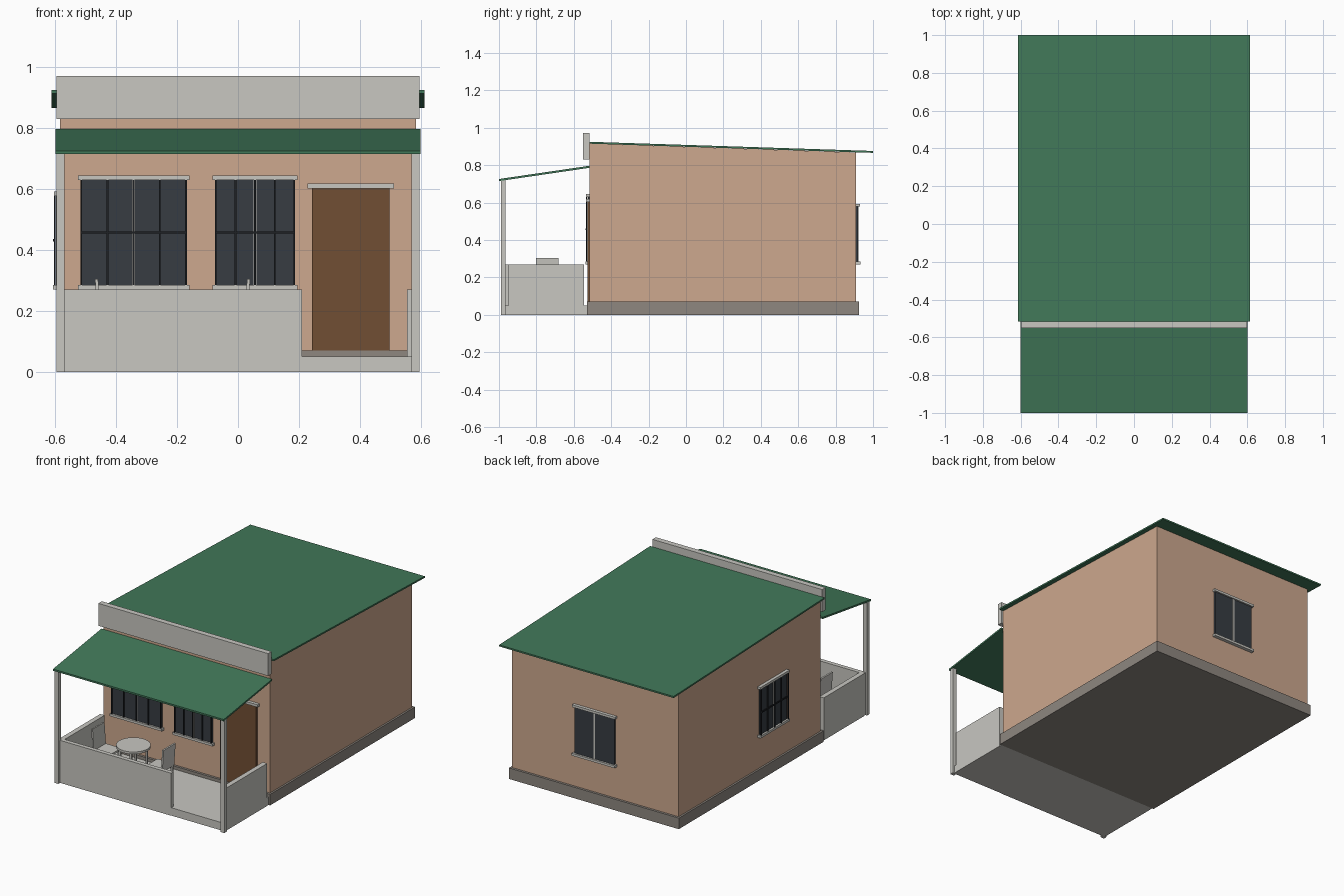
import bpy
import bmesh
from math import radians
from mathutils import Matrix, Vector

cube = bpy.data.objects.get("Cube")
if cube:
    bpy.data.objects.remove(cube, do_unlink=True)


def material(name, hex_colour):
    # Flat colour from a display hex value, converted to linear
    rgb = [int(hex_colour[i:i + 2], 16) / 255 for i in (0, 2, 4)]
    colour = [c / 12.92 if c < 0.04 else ((c + 0.055) / 1.055) ** 2.4 for c in rgb] + [1]
    mat = bpy.data.materials.new(name)
    mat.use_nodes = True
    mat.diffuse_color = colour
    mat.node_tree.nodes["Principled BSDF"].inputs["Base Color"].default_value = colour
    return mat


CONCRETE = material("light concrete", "C8C7C1")
PLASTER = material("peach plaster", "CDA88E")
GREEN = material("green roofing", "417859")
PLINTH = material("grey plinth", "8E8780")
GLASS = material("dark glass", "373C42")
IRON = material("black iron", "1E2125")
WOOD = material("brown wood", "714E34")


def finish(name, bm, mat, place=None):
    if place:
        bm.transform(place)
    bmesh.ops.recalc_face_normals(bm, faces=bm.faces)
    mesh = bpy.data.meshes.new(name)
    bm.to_mesh(mesh)
    bm.free()
    mesh.materials.append(mat)
    obj = bpy.data.objects.new(name, mesh)
    bpy.context.collection.objects.link(obj)
    return obj


def boxes(name, mat, *ranges, place=None):
    # Each range is (x0, x1, y0, y1, z0, z1)
    bm = bmesh.new()
    for x0, x1, y0, y1, z0, z1 in ranges:
        centre = Vector((x0 + x1, y0 + y1, z0 + z1)) / 2
        size = Matrix.Diagonal((x1 - x0, y1 - y0, z1 - z0, 1))
        bmesh.ops.create_cube(bm, size=1, matrix=Matrix.Translation(centre) @ size)
    return finish(name, bm, mat, place)


def side_profile(name, mat, half_width, points):
    # Extrude a (y, z) outline across x
    bm = bmesh.new()
    face = bm.faces.new([bm.verts.new((-half_width, y, z)) for y, z in points])
    grown = bmesh.ops.extrude_face_region(bm, geom=[face])
    verts = [v for v in grown["geom"] if isinstance(v, bmesh.types.BMVert)]
    bmesh.ops.translate(bm, verts=verts, vec=(2 * half_width, 0, 0))
    return finish(name, bm, mat)


def window(name, place, half, bottom, top, barred):
    # Local frame: wall at y = 0, outward is -y
    h = half
    boxes(name + "_glass", GLASS, (-h, h, -0.01, 0, bottom, top), place=place)
    boxes(name + "_mullion", CONCRETE, (-0.005, 0.005, -0.013, 0, bottom, top), place=place)
    w = h + 0.011
    boxes(name + "_sill_and_lintel", CONCRETE,
          (-w, w, -0.022, 0, bottom - 0.015, bottom),
          (-w, w, -0.02, 0, top, top + 0.015), place=place)
    if barred:
        mid = (bottom + top) / 2
        bars = [(x - 0.003, x + 0.003, -0.02, -0.014, bottom, top)
                for x in (-h, -h / 2, 0, h / 2, h)]
        bars.append((-h, h, -0.022, -0.016, mid - 0.004, mid + 0.004))
        boxes(name + "_bars", IRON, *bars, place=place)


# House body, plinth and roofs
FRONT, BACK, SIDE = -0.515, 0.91, 0.585
side_profile("house_walls", PLASTER, SIDE,
             [(FRONT, 0.01), (BACK, 0.01), (BACK, 0.868), (FRONT, 0.915)])
boxes("plinth", PLINTH, (-0.597, 0.597, -0.53, 0.925, 0, 0.07))
side_profile("main_roof", GREEN, 0.613,
             [(FRONT, 0.915), (1, 0.866), (1, 0.876), (FRONT, 0.925)])
side_profile("porch_roof", GREEN, 0.6,
             [(-1, 0.715), (FRONT, 0.786), (FRONT, 0.797), (-1, 0.726)])
boxes("parapet", CONCRETE, (-0.597, 0.597, -0.55, FRONT, 0.83, 0.972))

# Porch floor, low walls and posts
boxes("porch_floor", CONCRETE, (-SIDE, SIDE, -0.97, -0.53, 0, 0.05))
boxes("porch_front_wall", CONCRETE, (-SIDE, 0.21, -0.972, -0.945, 0, 0.27))
for name, s in (("left", 1), ("right", -1)):
    boxes(f"porch_{name}_wall", CONCRETE,
          (*sorted((s * 0.556, s * 0.587)), -0.95, -0.545, 0, 0.27))
    boxes(f"porch_{name}_post", CONCRETE,
          (*sorted((s * 0.57, s * 0.597)), -0.99, -0.965, 0, 0.723))

# Windows
for name, x, half in (("large_front_window", -0.343, 0.172),
                      ("small_front_window", 0.056, 0.129)):
    window(name, Matrix.Translation((x, FRONT, 0)), half, 0.285, 0.63, True)
window("back_window", Matrix.Translation((0, BACK, 0)) @ Matrix.Rotation(radians(180), 4, "Z"),
       0.14, 0.285, 0.578, False)
window("side_window",
       Matrix.Translation((-SIDE, -0.03, 0)) @ Matrix.Rotation(radians(-90), 4, "Z"),
       0.135, 0.285, 0.578, True)

# Door
boxes("door", WOOD, (0.243, 0.497, -0.527, FRONT, 0.07, 0.602))
boxes("door_lintel", CONCRETE, (0.228, 0.512, -0.535, FRONT, 0.602, 0.618))

# Round table
TABLE = Vector((-0.215, -0.743, 0))
bm = bmesh.new()
bmesh.ops.create_cone(bm, cap_ends=True, segments=24, radius1=0.1, radius2=0.1, depth=0.014,
                      matrix=Matrix.Translation(TABLE + Vector((0, 0, 0.243))))
finish("table_top", bm, CONCRETE)
boxes("table_legs", CONCRETE,
      *[(x - 0.006, x + 0.006, y - 0.006, y + 0.006, 0.05, 0.237)
        for x in (-0.055, 0.055) for y in (-0.055, 0.055)],
      place=Matrix.Translation(TABLE))

# Chairs facing the table, with slightly reclined backs
for name, x, turn in (("right_chair", -0.4, 0), ("left_chair", -0.03, 180)):
    place = Matrix.Translation((x, -0.743, 0)) @ Matrix.Rotation(radians(turn), 4, "Z")
    boxes(name + "_seat", CONCRETE, (-0.058, 0.058, -0.06, 0.06, 0.16, 0.172), place=place)
    boxes(name + "_legs", CONCRETE,
          *[(u - 0.006, u + 0.006, v - 0.006, v + 0.006, 0.05, 0.16)
            for u in (-0.05, 0.05) for v in (-0.05, 0.05)], place=place)
    recline = Matrix.Translation((-0.055, 0, 0.165)) @ Matrix.Rotation(radians(-4), 4, "Y")
    boxes(name + "_back", CONCRETE, (-0.005, 0.005, -0.06, 0.06, 0, 0.14), place=place @ recline)
